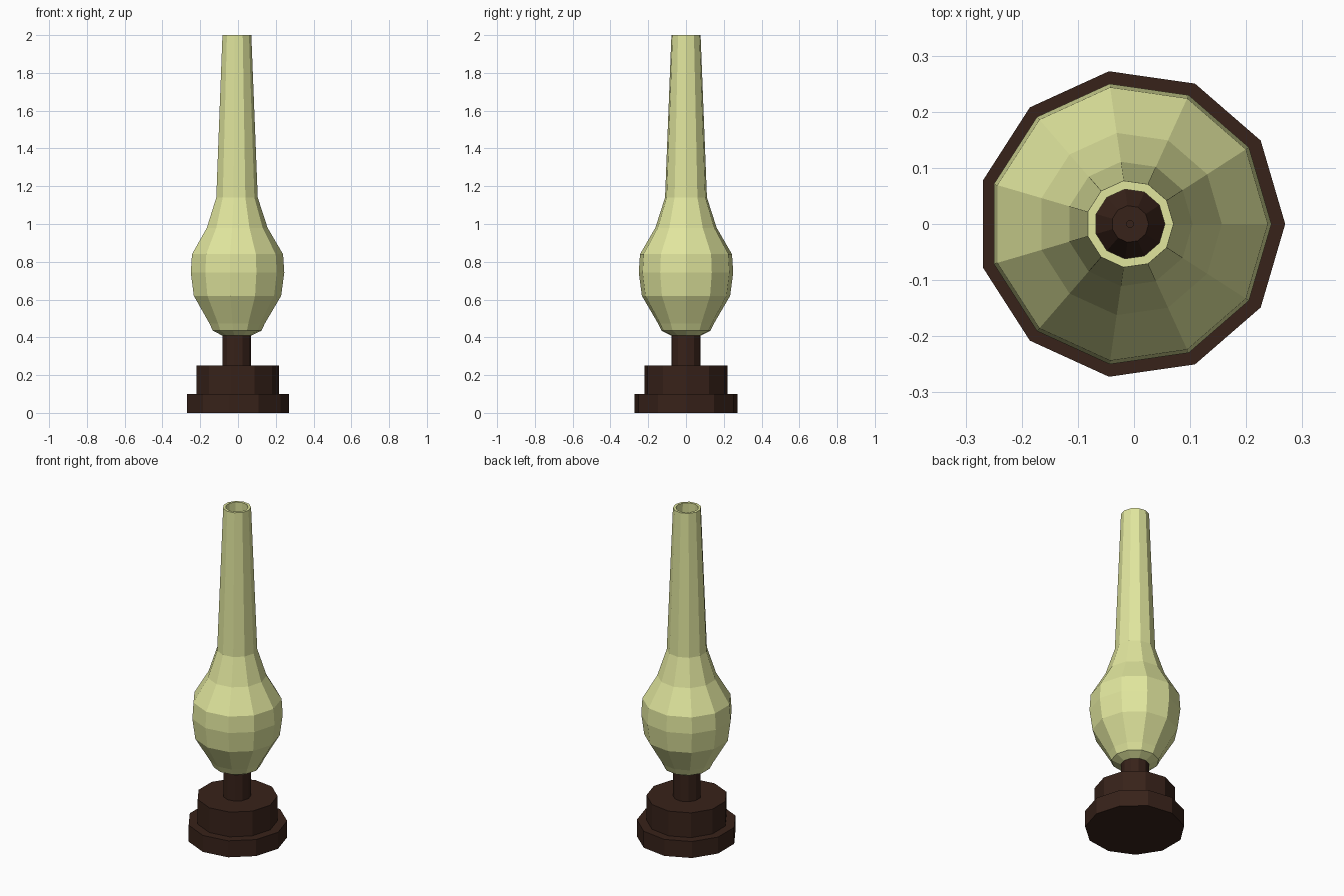
import bpy, bmesh, math

if "Cube" in bpy.data.objects:
    bpy.data.objects.remove(bpy.data.objects["Cube"])

SIDES = 11


def material(name, rgb):
    m = bpy.data.materials.new(name)
    m.diffuse_color = (*rgb, 1)
    m.use_nodes = True
    m.node_tree.nodes["Principled BSDF"].inputs["Base Color"].default_value = m.diffuse_color
    return m


WOOD = material("dark_brown", (0.039, 0.016, 0.010))
GLASS = material("pale_yellow_glass", (0.75, 0.79, 0.34))


def lathe(name, profile, mat, cx, closed=False):
    """Revolve (radius, z) points; closed joins last ring to first, else ends are capped."""
    bm = bmesh.new()
    rings = []
    for r, z in profile:
        angles = [2 * math.pi * i / SIDES for i in range(SIDES)]
        rings.append([bm.verts.new((r * math.cos(a), r * math.sin(a), z)) for a in angles])
    pairs = list(zip(rings, rings[1:]))
    if closed:
        pairs.append((rings[-1], rings[0]))
    else:
        bm.faces.new(rings[0])
        bm.faces.new(rings[-1])
    for a, b in pairs:
        for i in range(SIDES):
            j = (i + 1) % SIDES
            bm.faces.new((a[i], a[j], b[j], b[i]))
    bmesh.ops.recalc_face_normals(bm, faces=bm.faces)
    mesh = bpy.data.meshes.new(name)
    bm.to_mesh(mesh)
    bm.free()
    mesh.materials.append(mat)
    obj = bpy.data.objects.new(name, mesh)
    obj.location.x = cx
    bpy.context.collection.objects.link(obj)
    return obj


# Stepped foot
lathe("base_plate", [(0.275, 0), (0.275, 0.10)], WOOD, -0.0055)
lathe("base_step", [(0.223, 0.10), (0.223, 0.25)], WOOD, -0.0065)

# Stem with tapered burner inside the glass, and wick
lathe("stem", [(0.077, 0.25), (0.077, 0.45), (0.033, 0.53)], WOOD, -0.007)
lathe("wick", [(0.007, 0.53), (0.007, 0.56)], WOOD, -0.007)

# Hollow glass chimney: outer wall up, inner wall back down
outer = [(0.080, 0.41), (0.131, 0.435), (0.150, 0.474), (0.236, 0.62), (0.2525, 0.743),
         (0.246, 0.84), (0.164, 0.98), (0.112, 1.14), (0.078, 2.0)]
inner = [(r - 0.0155, z) for r, z in reversed(outer[1:])] + [(0.080, 0.425)]
lathe("glass_chimney", outer + inner, GLASS, -0.0075, closed=True)
